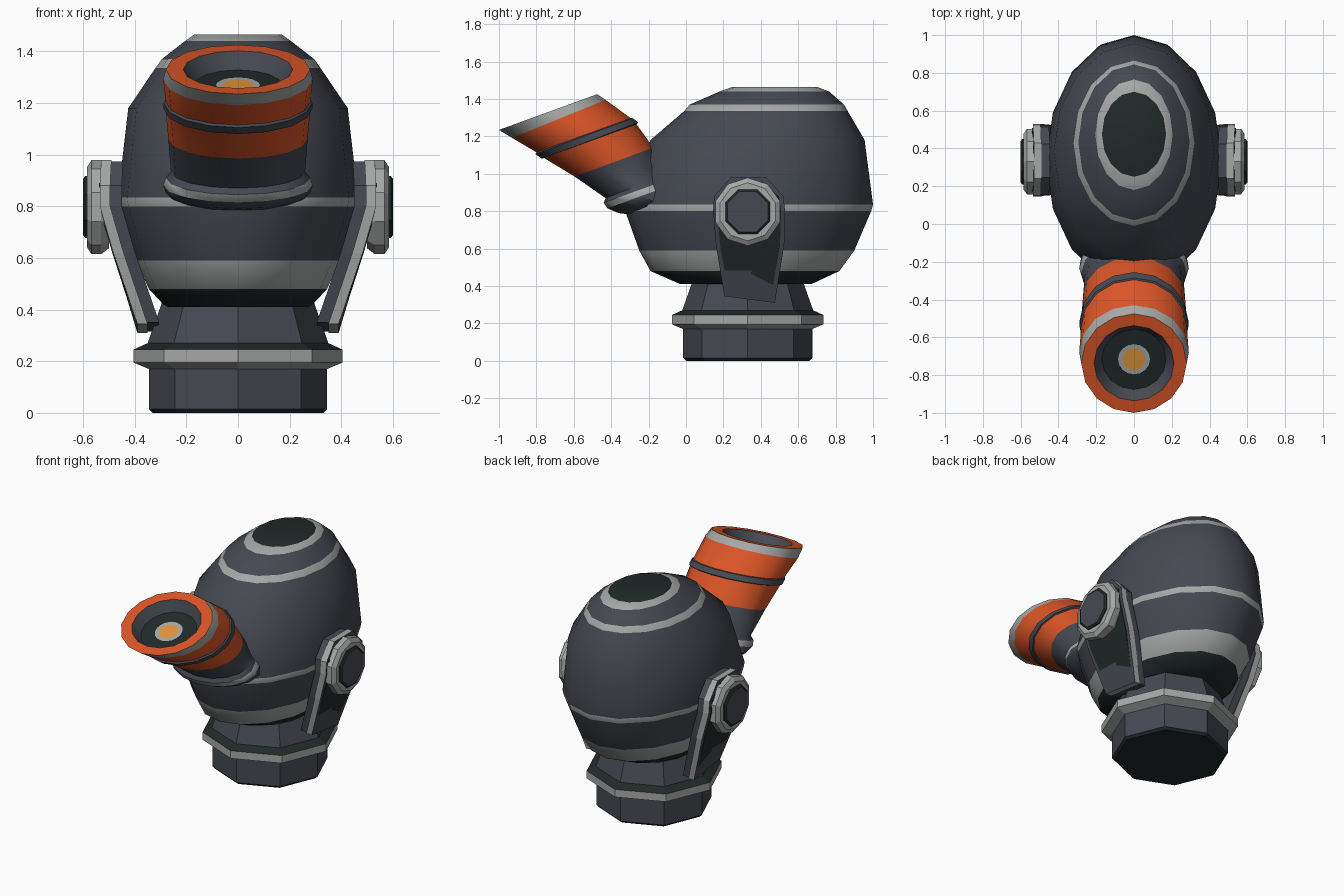
import bpy, bmesh, math
from mathutils import Vector

cube = bpy.data.objects.get("Cube")
if cube:
    bpy.data.objects.remove(cube, do_unlink=True)


def material(name, color):
    m = bpy.data.materials.new(name)
    m.use_nodes = True
    m.diffuse_color = (*color, 1)
    m.node_tree.nodes["Principled BSDF"].inputs["Base Color"].default_value = (*color, 1)
    return m


MATS = [material("gunmetal", (.06, .066, .083)),
        material("light grey", (.38, .39, .39)),
        material("dark green black", (.015, .023, .023)),
        material("orange", (.70, .09, .02)),
        material("amber", (.76, .30, .045))]
GUN, LIGHT, DARK, ORANGE, AMBER = range(5)


def ring(c, u, v, n=16, turn=0.0):
    """Ellipse of n points around c with half axes u and v."""
    c, u, v = Vector(c), Vector(u), Vector(v)
    angles = [math.tau * (i + turn) / n for i in range(n)]
    return [c + u * math.cos(a) + v * math.sin(a) for a in angles]


def loft(name, rings, bands, caps, smooth=0):
    """Skin successive rings; one colour per band and one per end cap."""
    bm = bmesh.new()
    rows = [[bm.verts.new(p) for p in r] for r in rings]
    n = len(rows[0])
    for a, b, color in zip(rows, rows[1:], bands):
        for i in range(n):
            j = (i + 1) % n
            bm.faces.new((a[i], a[j], b[j], b[i])).material_index = color
    for row, color in ((rows[0], caps[0]), (rows[-1], caps[1])):
        bm.faces.new(row).material_index = color
    bmesh.ops.recalc_face_normals(bm, faces=bm.faces)
    mesh = bpy.data.meshes.new(name)
    bm.to_mesh(mesh)
    bm.free()
    for m in MATS:
        mesh.materials.append(m)
    ob = bpy.data.objects.new(name, mesh)
    bpy.context.collection.objects.link(ob)
    if smooth:
        bpy.ops.object.select_all(action="DESELECT")
        ob.select_set(True)
        bpy.context.view_layer.objects.active = ob
        bpy.ops.object.shade_smooth_by_angle(angle=math.radians(smooth))
    return ob


CY = .33  # centre of the neck and the side hubs

# Shell: height, front, back, half width
shell = [(.41, -.03, .67, .28), (.48, -.19, .82, .345), (.59, -.25, .90, .395),
         (.80, -.325, .99, .46), (.835, -.33, 1.0, .465), (1.18, -.19, .955, .425),
         (1.335, -.01, .865, .32), (1.37, .02, .845, .295),
         (1.44, .18, .765, .205), (1.465, .25, .70, .17)]
loft("shell", [ring((0, (f + b) / 2, z), (0, (b - f) / 2, 0), (w, 0, 0))
               for z, f, b, w in shell],
     [DARK, LIGHT, GUN, LIGHT, GUN, GUN, LIGHT, GUN, LIGHT], (DARK, DARK), 40)

# Octagonal neck with flange: height, radius
neck = [(0, .33), (.015, .345), (.17, .345), (.195, .405), (.245, .405),
        (.27, .35), (.44, .29)]
loft("neck", [ring((0, CY, z), (0, r, 0), (r, 0, 0), 8) for z, r in neck],
     [DARK, GUN, LIGHT, LIGHT, DARK, GUN], (DARK, GUN))


# Sloping nozzle: low point, high point (y, z), half width
def slant(lo_y, lo_z, hi_y, hi_z, w):
    lo, hi = Vector((0, lo_y, lo_z)), Vector((0, hi_y, hi_z))
    return ring((lo + hi) / 2, (hi - lo) / 2, (w, 0, 0))


def mouth(y, z, r):
    """Round ring lying in the plane of the nozzle mouth."""
    return ring((0, y, z), (0, r * .94, r * .342), (r, 0, 0))


outside = [slant(-.28, .78, .05, .91, .26),
           slant(-.36, .79, 0, .92, .28),
           slant(-.42, .815, -.05, .95, .29),
           slant(-.44, .845, -.08, .975, .28),
           slant(-.43, .87, -.09, 1.0, .26),
           slant(-.595, .985, -.175, 1.14, .27),
           slant(-.76, 1.085, -.265, 1.265, .28),
           slant(-.77, 1.08, -.255, 1.275, .288),
           slant(-.805, 1.105, -.285, 1.297, .288),
           slant(-.80, 1.115, -.295, 1.297, .28),
           slant(-.93, 1.192, -.43, 1.395, .29),
           mouth(-.7375, 1.33, .279)]
inside = [mouth(-.737, 1.33, .212), mouth(-.716, 1.27, .17),
          mouth(-.716, 1.27, .085), mouth(-.716, 1.27, .06)]
loft("nozzle", outside + inside,
     [GUN, GUN, LIGHT, GUN, GUN, ORANGE, GUN, GUN, GUN, ORANGE, LIGHT,
      ORANGE, GUN, DARK, LIGHT], (GUN, AMBER), 35)

# Side arm stations: front y, back y, front z, back z, outer x
arm = [(.205, .475, .345, .31, .39), (.16, .525, .62, .62, .483),
       (.145, .53, .80, .80, .535), (.15, .52, .88, .88, .535),
       (.24, .43, .98, .98, .53)]


def slab(name, s, out, inn, margin):
    """Bent plate following the arm, between two depths from its outer face."""
    rows = []
    for k, (y0, y1, z0, z1, x) in enumerate(arm):
        lift = margin if k == 0 else -margin if k == len(arm) - 1 else 0
        a, b = s * (x - out), s * (x - inn)
        y0, y1, z0, z1 = y0 + margin, y1 - margin, z0 + lift, z1 + lift
        rows.append([Vector(p) for p in ((a, y0, z0), (a, y1, z1),
                                         (b, y1, z1), (b, y0, z0))])
    return rows


def hub(s, profile, n, turn):
    return [ring((s * x, CY, .797), (0, 0, r), (0, r, 0), n, turn) for x, r in profile]


for side, s in (("left", 1), ("right", -1)):
    plate = loft(side + "_arm_plate", slab("plate", s, 0, .04, 0), [LIGHT] * 4,
                 (LIGHT, LIGHT))
    for f in plate.data.polygons:
        if abs(f.normal.x) > .7:
            f.material_index = GUN
    loft(side + "_arm_core", slab("core", s, .038, .085, .006), [GUN] * 4, (GUN, GUN))
    loft(side + "_arm_panel", slab("panel", s, -.004, .003, .022), [DARK] * 4,
         (DARK, DARK))
    # Hub rim and its cap
    loft(side + "_hub_rim",
         hub(s, [(.50, .16), (.53, .182), (.567, .182), (.585, .155)], 10, 0),
         [LIGHT] * 3, (LIGHT, LIGHT))
    loft(side + "_hub_cap", hub(s, [(.57, .13), (.592, .13), (.60, .118)], 8, .5),
         [DARK, DARK], (GUN, GUN))
